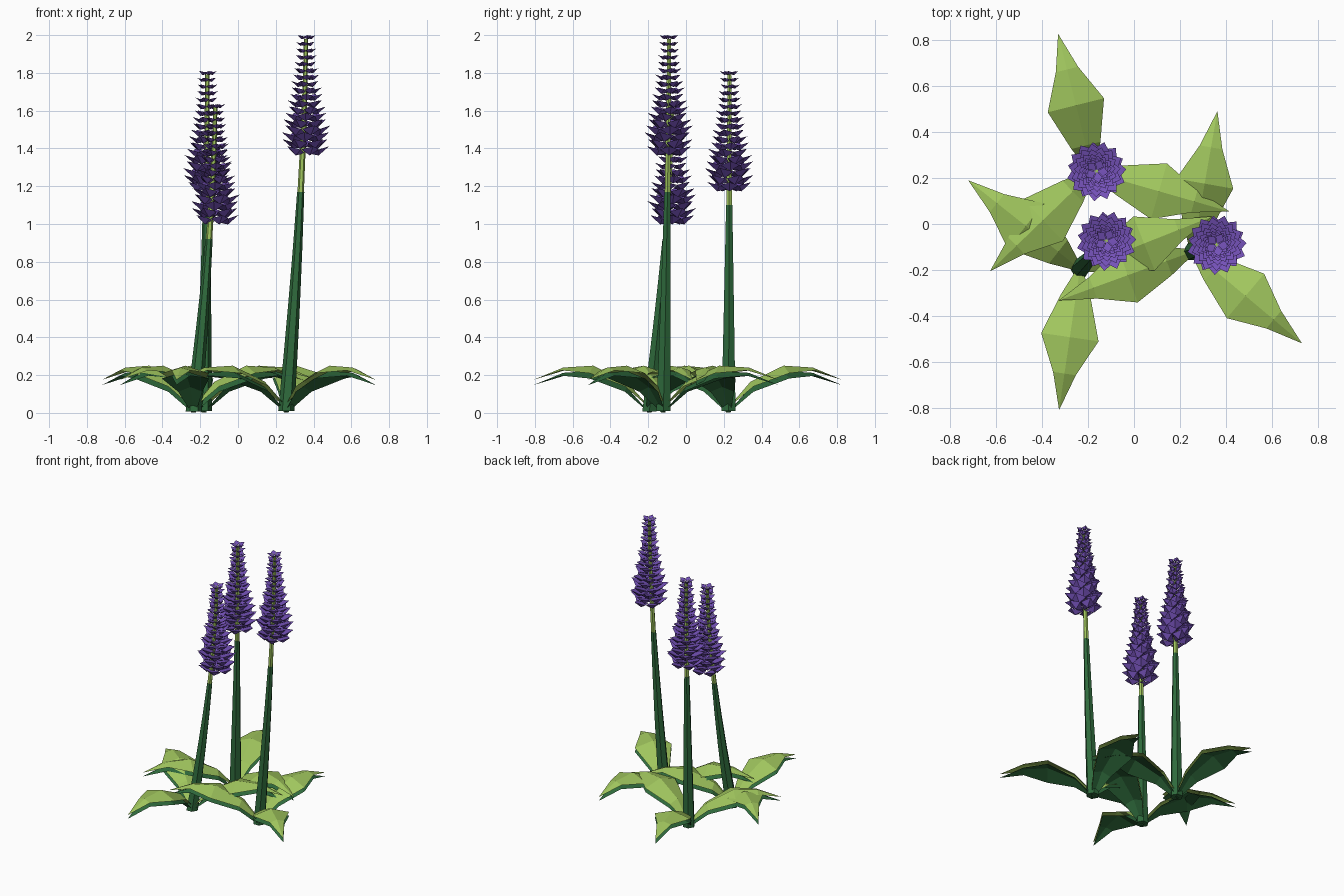
import bpy
import bmesh
from math import sin, cos, pi, radians
from mathutils import Vector, Matrix

cube = bpy.data.objects.get("Cube")
if cube:
    bpy.data.objects.remove(cube, do_unlink=True)


def material(name, rgb):
    mat = bpy.data.materials.new(name)
    mat.use_nodes = True
    mat.diffuse_color = (*rgb, 1)
    bsdf = mat.node_tree.nodes["Principled BSDF"]
    bsdf.inputs["Base Color"].default_value = (*rgb, 1)
    bsdf.inputs["Roughness"].default_value = 0.8
    return mat


LIGHT = material("light green", (0.35, 0.56, 0.11))
DARK = material("dark green", (0.028, 0.145, 0.045))
PURPLE = material("purple", (0.18, 0.085, 0.49))


def finish(bm, name, mats, recalc=True):
    if recalc:
        bmesh.ops.recalc_face_normals(bm, faces=bm.faces)
    mesh = bpy.data.meshes.new(name)
    bm.to_mesh(mesh)
    bm.free()
    for mat in mats:
        mesh.materials.append(mat)
    obj = bpy.data.objects.new(name, mesh)
    bpy.context.collection.objects.link(obj)
    return obj


def stem_point(base, top, t):
    """Point on a stem that leans most near the ground."""
    f = 1 - (1 - t) ** 1.5
    return Vector((base[0] + (top[0] - base[0]) * f,
                   base[1] + (top[1] - base[1]) * f, top[2] * t))


def tube(name, mat, centres, radii, sides=6):
    bm = bmesh.new()
    rings = []
    for c, r in zip(centres, radii):
        rings.append([bm.verts.new(c + Vector((r * cos(a), r * sin(a), 0)))
                      for a in (2 * pi * i / sides for i in range(sides))])
    for lo, hi in zip(rings, rings[1:]):
        for i in range(sides):
            j = (i + 1) % sides
            bm.faces.new((lo[i], lo[j], hi[j], hi[i]))
    bm.faces.new(rings[0])
    bm.faces.new(rings[-1])
    return finish(bm, name, [mat])


# Leaf ridge: distance out, half width, ridge height, drop of the edges
LEAF = [(0.0, 0.012, 0.03, 0.0), (0.12, 0.065, 0.165, 0.025),
        (0.30, 0.126, 0.25, 0.04), (0.46, 0.05, 0.24, 0.015),
        (0.62, 0.0, 0.175, 0.0)]


def leaf(name, base, angle):
    """Light upper blade with a dark blade just beneath it."""
    bm = bmesh.new()
    for index, gap in enumerate((0.0, 0.028)):
        rows = []
        for u, w, z, drop in LEAF:
            z -= gap
            if w:
                rows.append([bm.verts.new((u, s * w, z - abs(s) * drop))
                             for s in (-1, 0, 1)])
            else:
                rows.append([bm.verts.new((u, 0, z))] * 3)
        for a, b in zip(rows, rows[1:]):
            for k in (0, 1):
                loop = list(dict.fromkeys((a[k], b[k], b[k + 1], a[k + 1])))
                if index:
                    loop.reverse()
                bm.faces.new(loop).material_index = index
    bm.transform(Matrix.Translation((base[0], base[1], 0))
                 @ Matrix.Rotation(angle, 4, 'Z'))
    return finish(bm, name, [LIGHT, DARK], recalc=False)


def petal(bm, centre, angle, r):
    """Pointed petal with a shallow keel, rising outwards."""
    shape = [(0.06, 0, 0), (0.58, -0.40, 0.16), (1, 0, 0.30),
             (0.58, 0.40, 0.16), (0.55, 0, -0.10)]
    rot = Matrix.Rotation(angle, 3, 'Z')
    inner, left, tip, right, keel = [
        bm.verts.new(centre + rot @ (Vector(p) * r)) for p in shape]
    bm.faces.new((inner, left, tip))
    bm.faces.new((inner, tip, right))
    outline = (inner, left, tip, right)
    for i in range(4):
        bm.faces.new((outline[(i + 1) % 4], outline[i], keel))


def flower_radius(f):
    """Radius of the flower spike, f running from bottom to top."""
    if f < 0.15:
        return 0.122 + 0.012 * f / 0.15
    g = (f - 0.15) / 0.85
    return 0.052 + 0.082 * (1 - g) ** 1.6


def flower(name, top, tiers=18, petals=5):
    bm = bmesh.new()
    for i in range(tiers):
        f = i / (tiers - 1)
        r = flower_radius(f)
        z = top[2] - 0.625 + f * 0.609
        for k in range(petals):
            petal(bm, Vector((top[0], top[1], z)),
                  2 * pi * k / petals + radians(25) * i, r)
    return finish(bm, name, [PURPLE])


# Each plant: base, flower top, height where the stem turns light, leaf turn
PLANTS = {
    "tall": ((0.255, -0.12), (0.36, -0.09, 2.0), 1.17, 80),
    "middle": ((-0.18, 0.225), (-0.163, 0.23, 1.81), 1.10, 104),
    "short": ((-0.235, -0.195), (-0.12, -0.073, 1.635), 0.92, 21.6),
}

for label, (base, top, joint, turn) in PLANTS.items():
    split = joint / top[2]
    steps = [i / 4 for i in range(5)]
    # Dark lower stem
    tube(label + "_stem", DARK,
         [stem_point(base, top, max(split * s, 0.005)) for s in steps],
         [0.043 - 0.024 * s for s in steps])
    # Light upper stem running through the flower
    tube(label + "_flower_stalk", LIGHT,
         [stem_point(base, top, split + (0.99 - split) * s) for s in steps],
         [0.017 - 0.006 * s for s in steps])
    flower(label + "_flower", top)
    for n in range(3):
        leaf(f"{label}_leaf_{n + 1}", base, radians(turn + 120 * n))
